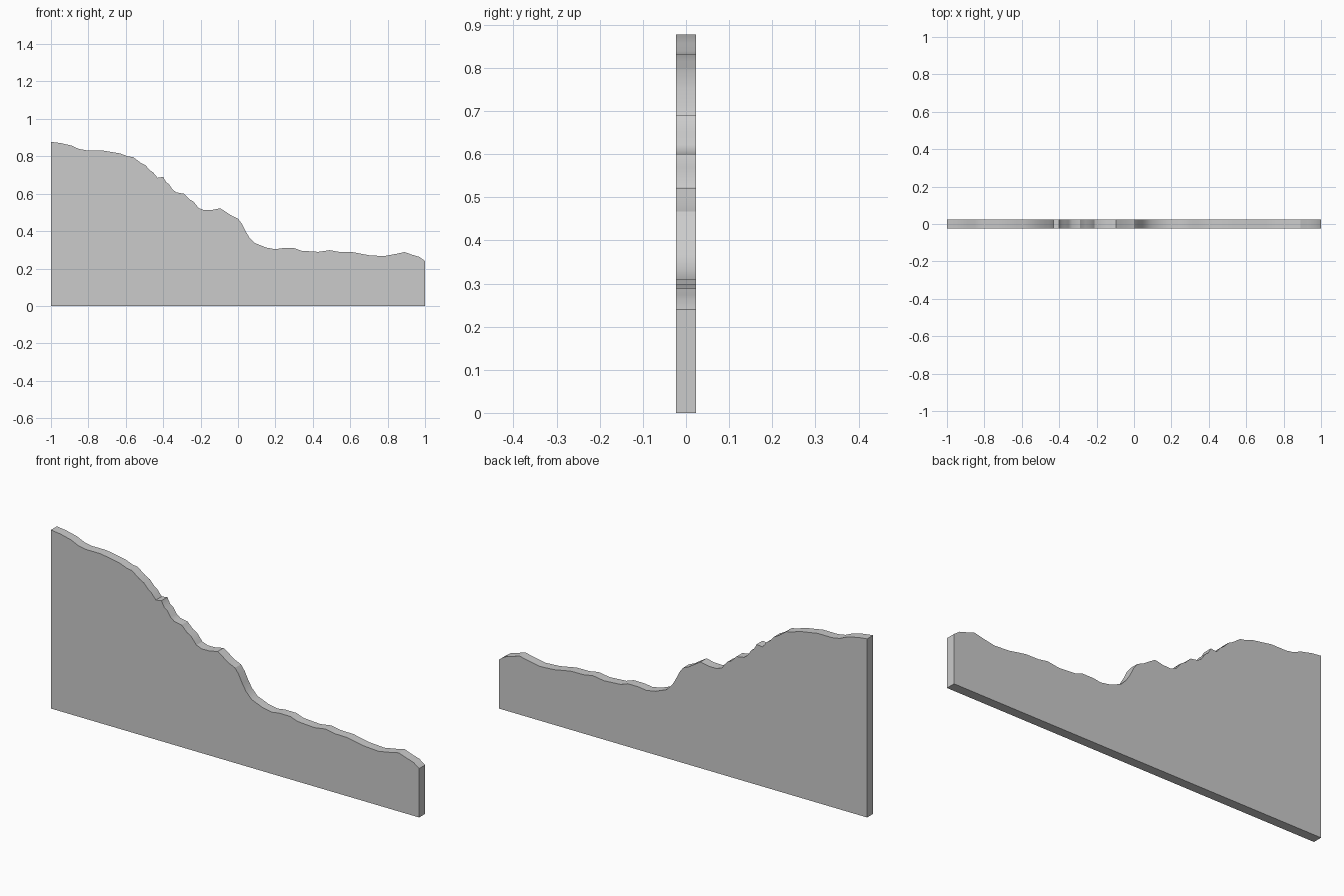
import bpy, bmesh

if "Cube" in bpy.data.objects:
    bpy.data.objects.remove(bpy.data.objects["Cube"])

HALF_DEPTH = 0.023

# Skyline of the slab, left to right (x, z)
ridge = [
    (-1, .877), (-.95, .871), (-.89, .857), (-.85, .839), (-.81, .832), (-.73, .832),
    (-.63, .815), (-.59, .8), (-.56, .795), (-.52, .765), (-.495, .752), (-.47, .725),
    (-.455, .715), (-.43, .685), (-.4, .69), (-.385, .662), (-.37, .652), (-.35, .622),
    (-.33, .607), (-.29, .6), (-.26, .57), (-.24, .56), (-.21, .523), (-.18, .512),
    (-.14, .513), (-.095, .522), (-.07, .506), (-.03, .48), (0, .467), (.02, .44),
    (.04, .4), (.06, .367), (.09, .336), (.15, .312), (.2, .303), (.24, .309), (.3, .309),
    (.34, .295), (.43, .289), (.49, .298), (.54, .289), (.61, .288), (.7, .271),
    (.78, .266), (.85, .279), (.89, .288), (.93, .274), (.97, .262), (1, .24),
]

# Terrain slab: closed outline with a flat base, extruded through its thickness
outline = [(-1, 0), (1, 0)] + ridge[::-1]
bm = bmesh.new()
face = bm.faces.new([bm.verts.new((x, -HALF_DEPTH, z)) for x, z in outline])
extruded = bmesh.ops.extrude_face_region(bm, geom=[face], use_keep_orig=True)
back = [v for v in extruded["geom"] if isinstance(v, bmesh.types.BMVert)]
bmesh.ops.translate(bm, verts=back, vec=(0, 2 * HALF_DEPTH, 0))
bmesh.ops.recalc_face_normals(bm, faces=bm.faces)

mesh = bpy.data.meshes.new("terrain_profile")
bm.to_mesh(mesh)
bm.free()
slab = bpy.data.objects.new("terrain_profile", mesh)
bpy.context.collection.objects.link(slab)

# Smooth the gentle slopes and keep the rim sharp
bpy.context.view_layer.objects.active = slab
slab.select_set(True)
bpy.ops.object.shade_smooth_by_angle(angle=0.52)
